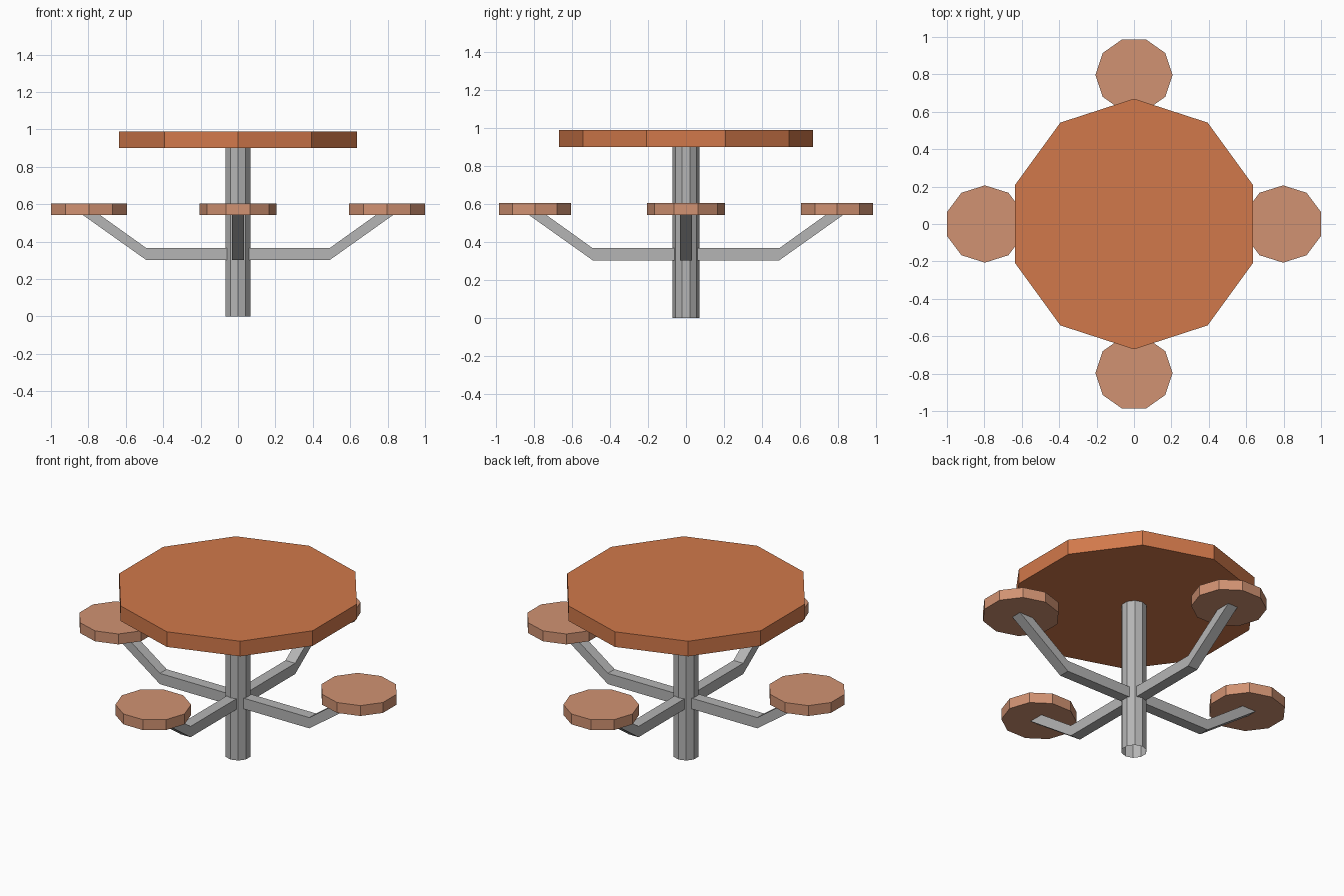
import bpy, bmesh, math
from mathutils import Matrix

if "Cube" in bpy.data.objects:
    bpy.data.objects.remove(bpy.data.objects["Cube"])


def material(name, rgb):
    m = bpy.data.materials.new(name)
    m.diffuse_color = (*rgb, 1)
    m.use_nodes = True
    m.node_tree.nodes["Principled BSDF"].inputs["Base Color"].default_value = m.diffuse_color
    return m


table_wood = material("orange wood", (0.64, 0.19, 0.07))
seat_wood = material("pale wood", (0.64, 0.29, 0.17))
metal = material("grey metal", (0.46, 0.46, 0.46))


def finish(bm, name, mat):
    bmesh.ops.recalc_face_normals(bm, faces=bm.faces)
    mesh = bpy.data.meshes.new(name)
    bm.to_mesh(mesh)
    bm.free()
    mesh.materials.append(mat)
    obj = bpy.data.objects.new(name, mesh)
    bpy.context.collection.objects.link(obj)
    return obj


def prism(name, mat, r, z0, z1, x=0, turn=0, stretch=1, start=90, caps=True):
    """Ten-sided disc, placed at x along its direction, then turned about z."""
    bm = bmesh.new()
    place = (Matrix.Rotation(turn, 4, 'Z') @ Matrix.Translation((x, 0, (z0 + z1) / 2))
             @ Matrix.Diagonal((stretch, 1, 1, 1))
             @ Matrix.Rotation(math.radians(start), 4, 'Z'))
    # the cone primitive starts on an axis-aligned vertex
    bmesh.ops.create_cone(bm, cap_ends=caps, segments=10, radius1=r, radius2=r,
                          depth=z1 - z0, matrix=place)
    # make sure a corner lies on the local y axis
    local = [place.inverted() @ v.co for v in bm.verts]
    if not any(abs(p.y) < 1e-4 for p in local):
        fix = place @ Matrix.Rotation(math.radians(18), 4, 'Z') @ place.inverted()
        bm.transform(fix)
    return finish(bm, name, mat)


def arm(name, turn):
    """Bent bar from the post up to the underside of a seat."""
    w = 0.032
    profile = [(0.055, 0.303), (0.492, 0.303), (0.83, 0.543),
               (0.738, 0.543), (0.492, 0.367), (0.055, 0.367)]
    bm = bmesh.new()
    a = [bm.verts.new((x, -w, z)) for x, z in profile]
    b = [bm.verts.new((x, w, z)) for x, z in profile]
    # side faces split at the bend
    for s in (a, b):
        bm.faces.new((s[0], s[1], s[4], s[5]))
        bm.faces.new((s[1], s[2], s[3], s[4]))
    for i in range(6):
        j = (i + 1) % 6
        bm.faces.new((a[i], a[j], b[j], b[i]))
    bm.transform(Matrix.Rotation(turn, 4, 'Z'))
    return finish(bm, name, metal)


# Table top and open tube post
prism("table_top", table_wood, 0.67, 0.90, 0.99)
prism("post", metal, 0.07, 0.0, 0.90, caps=False)

# Four seats on bent arms
for i, side in enumerate(("right", "back", "left", "front")):
    turn = i * math.pi / 2
    stretch = 1.033 if i % 2 == 0 else 0.967
    prism(side + "_seat", seat_wood, 0.2065, 0.543, 0.605, 0.797, turn, stretch)
    arm(side + "_arm", turn)
